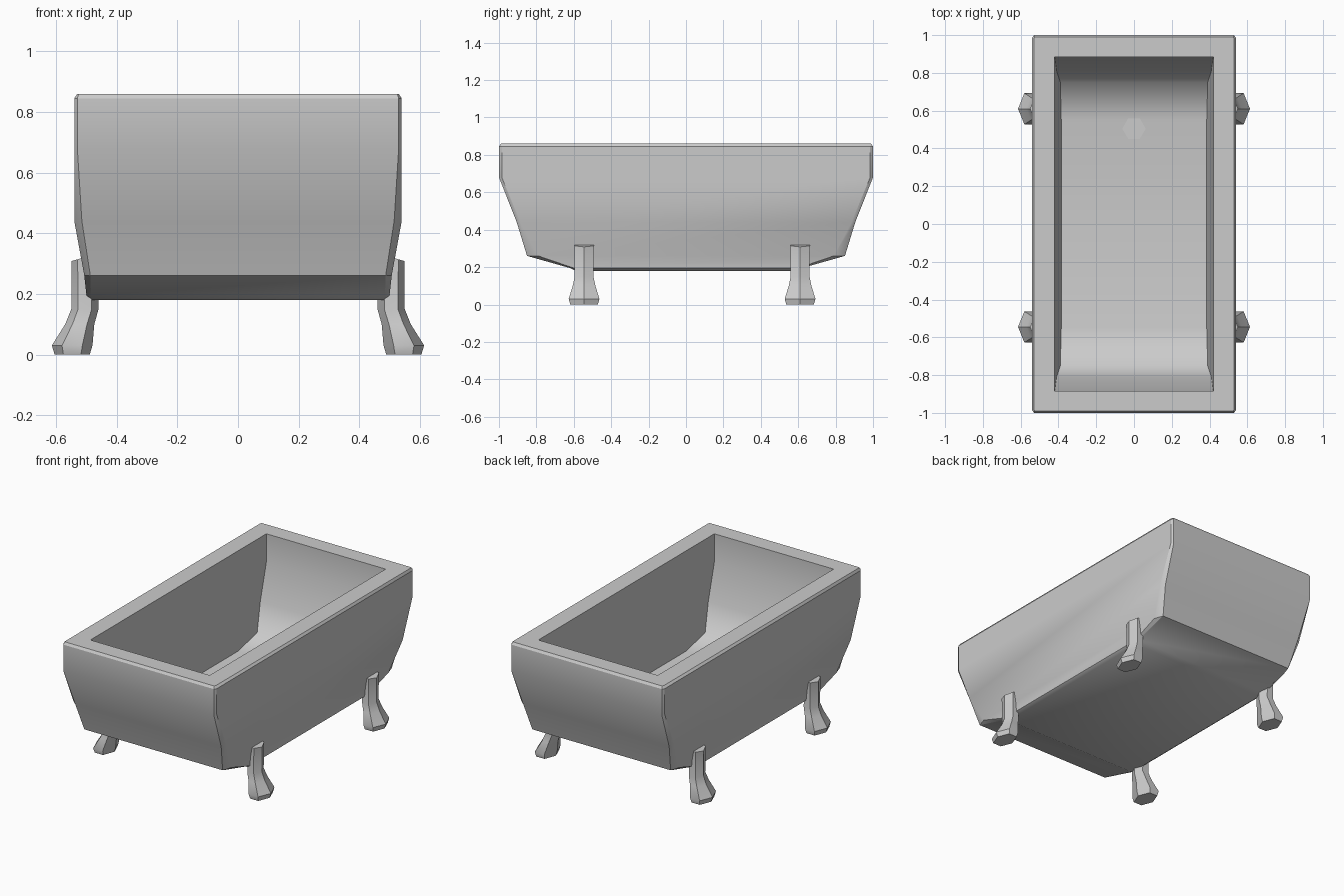
import bpy
import bmesh
from math import cos, sin, pi, radians

cube = bpy.data.objects.get("Cube")
if cube:
    bpy.data.objects.remove(cube, do_unlink=True)

GREY = (0.6, 0.6, 0.6, 1.0)
enamel = bpy.data.materials.new("grey enamel")
enamel.use_nodes = True
enamel.diffuse_color = GREY
enamel.node_tree.nodes["Principled BSDF"].inputs["Base Color"].default_value = GREY


def loft(name, rings, angle, cap_start=False, cap_end=False, flip=False):
    """Skin a list of equal-length rings into one object."""
    bm = bmesh.new()
    loops = [[bm.verts.new(p) for p in ring] for ring in rings]
    for a, b in zip(loops, loops[1:]):
        for i in range(len(a)):
            j = (i + 1) % len(a)
            bm.faces.new((a[i], a[j], b[j], b[i]))
    if cap_start:
        bm.faces.new(loops[0][::-1])
    if cap_end:
        bm.faces.new(loops[-1])
    if flip:
        bmesh.ops.reverse_faces(bm, faces=bm.faces)
    bmesh.ops.remove_doubles(bm, verts=bm.verts, dist=0.0005)
    mesh = bpy.data.meshes.new(name)
    bm.to_mesh(mesh)
    bm.free()
    mesh.materials.append(enamel)
    obj = bpy.data.objects.new(name, mesh)
    bpy.context.collection.objects.link(obj)
    bpy.ops.object.select_all(action="DESELECT")
    obj.select_set(True)
    bpy.context.view_layer.objects.active = obj
    bpy.ops.object.shade_smooth_by_angle(angle=radians(angle))
    return obj


def tub_ring(z, side_x, side_y, end_x, end_y):
    """Rectangle with chamfered corners: long sides, then the ends."""
    half = [(side_x, -side_y), (side_x, side_y), (end_x, end_y), (-end_x, end_y)]
    return [(x, y, z) for x, y in half] + [(-x, -y, z) for x, y in half]


def box_ring(z, x, y):
    return tub_ring(z, x, y, x, y)


# Outer shell, from the underside up to the flat rim
shell = [
    box_ring(0.18, 0.48, 0.59),
    tub_ring(0.195, 0.50, 0.60, 0.485, 0.62),
    tub_ring(0.26, 0.507, 0.79, 0.487, 0.85),
    tub_ring(0.44, 0.54, 0.885, 0.515, 0.905),
    tub_ring(0.68, 0.54, 0.985, 0.53, 1.0),
    tub_ring(0.845, 0.54, 0.985, 0.53, 1.0),
    tub_ring(0.86, 0.53, 0.98, 0.525, 0.99),
    box_ring(0.86, 0.42, 0.885),
]
loft("tub_shell", shell, 30, cap_start=True)

# Inner basin with softly curved ends
basin = [
    box_ring(0.25, 0.385, 0.55),
    box_ring(0.29, 0.39, 0.75),
    box_ring(0.46, 0.41, 0.81),
    box_ring(0.68, 0.42, 0.885),
    box_ring(0.86, 0.42, 0.885),
]
loft("tub_basin", basin, 66, cap_start=True, flip=True)


def hexagon(cx, cy, z, rx, ry, slope=0.0):
    """Hexagon with a corner facing outward, tilted by slope along x."""
    return [(cx + rx * cos(i * pi / 3), cy + ry * sin(i * pi / 3),
             z - slope * cos(i * pi / 3)) for i in range(6)]


# Drain plate
drain = [hexagon(0, 0.505, z, 0.062, 0.062) for z in (0.249, 0.253)]
loft("drain", drain, 30, cap_end=True)

# Four flared legs: height, centre x, radius x, radius y, top slope
LEG = [
    (0.0, 0.547, 0.058, 0.085, 0),
    (0.03, 0.547, 0.067, 0.095, 0),
    (0.10, 0.522, 0.048, 0.070, 0),
    (0.15, 0.505, 0.045, 0.058, 0),
    (0.32, 0.508, 0.042, 0.060, 0.012),
]
for end, y in (("front", -0.545), ("back", 0.61)):
    for side, s in (("left", 1), ("right", -1)):
        rings = [[(s * px, py, pz) for px, py, pz in hexagon(cx, y, z, rx, ry, t)]
                 for z, cx, rx, ry, t in LEG]
        loft(f"{end}_{side}_leg", rings, 35, cap_start=True, cap_end=True, flip=s < 0)
